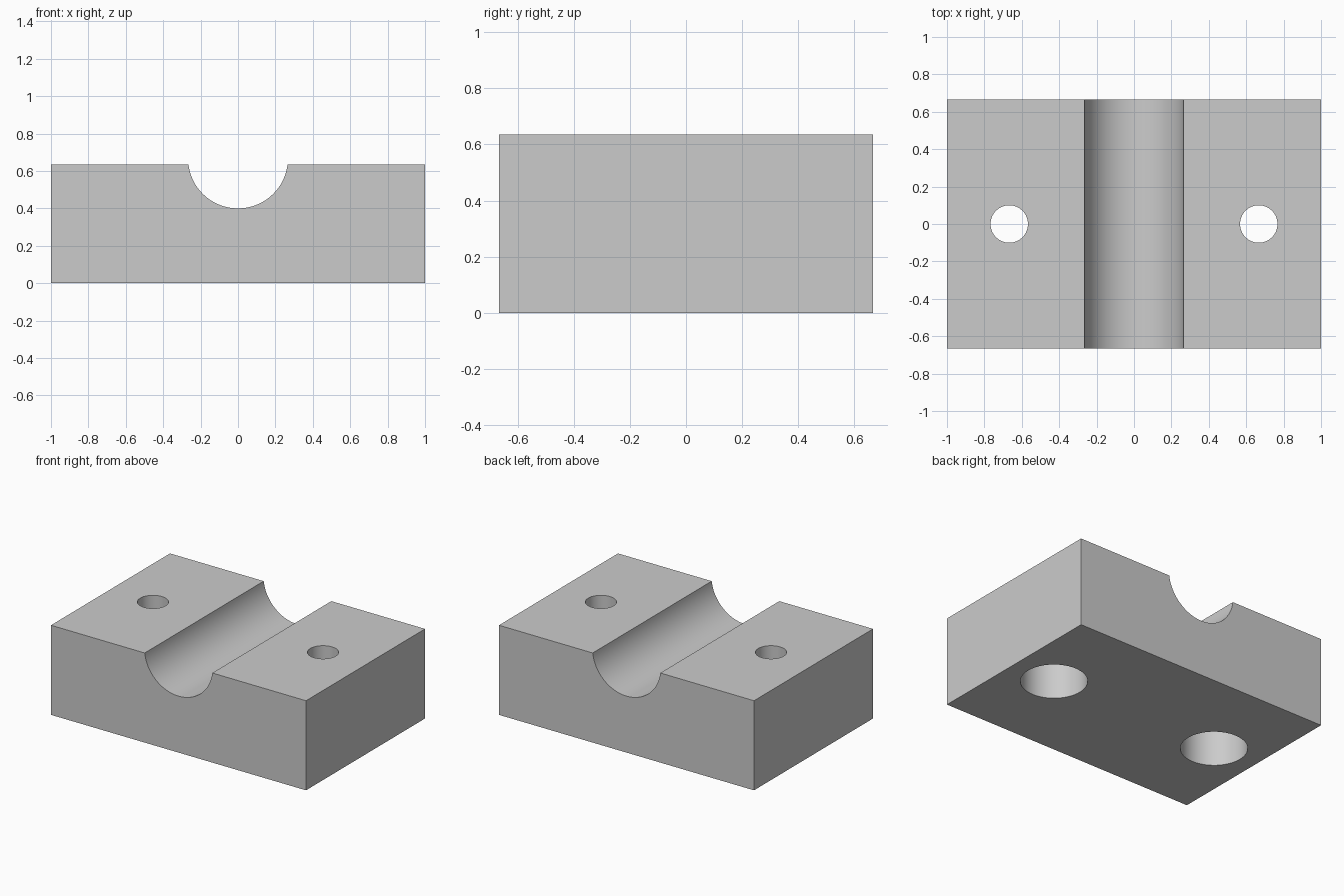
import bpy
import bmesh
import math
from mathutils import Vector

if "Cube" in bpy.data.objects:
    bpy.data.objects.remove(bpy.data.objects["Cube"], do_unlink=True)

WIDTH, DEPTH, HEIGHT = 2.0, 1.333, 0.635
GROOVE_R, GROOVE_Z = 0.267, 0.667
HOLE_X, HOLE_R = 0.667, 0.1
BORE_R, BORE_TOP = 0.215, 0.4

# Single grey material
grey = bpy.data.materials.new("plain grey")
grey.use_nodes = True
colour = (0.6, 0.6, 0.6, 1)
grey.diffuse_color = colour
grey.node_tree.nodes["Principled BSDF"].inputs["Base Color"].default_value = colour

# Block profile with the round groove along its top
start = math.asin((GROOVE_Z - HEIGHT) / GROOVE_R)
steps = 48
profile = [(-WIDTH / 2, HEIGHT), (-WIDTH / 2, 0), (WIDTH / 2, 0), (WIDTH / 2, HEIGHT)]
for i in range(steps + 1):
    a = start + (math.pi - 2 * start) * i / steps
    profile.append((GROOVE_R * math.cos(a), GROOVE_Z - GROOVE_R * math.sin(a)))

bm = bmesh.new()
face = bm.faces.new([bm.verts.new((x, -DEPTH / 2, z)) for x, z in profile])
extruded = bmesh.ops.extrude_face_region(bm, geom=[face], use_keep_orig=True)
back = [v for v in extruded["geom"] if isinstance(v, bmesh.types.BMVert)]
bmesh.ops.translate(bm, verts=back, vec=Vector((0, DEPTH, 0)))
bmesh.ops.recalc_face_normals(bm, faces=bm.faces)
mesh = bpy.data.meshes.new("clamp_block")
bm.to_mesh(mesh)
bm.free()
block = bpy.data.objects.new("clamp_block", mesh)
bpy.context.collection.objects.link(block)
mesh.materials.append(grey)


def cut_hole(x, radius, bottom, top):
    """Drill a vertical round hole through the block between two heights."""
    bpy.ops.mesh.primitive_cylinder_add(
        vertices=64, radius=radius, depth=top - bottom, location=(x, 0, (top + bottom) / 2))
    cutter = bpy.context.object
    cutter.name = "hole_cutter"
    cutter.hide_render = True
    cutter.data.materials.append(grey)
    mod = block.modifiers.new("hole", "BOOLEAN")
    mod.operation = "DIFFERENCE"
    mod.solver = "EXACT"
    mod.object = cutter
    bpy.ops.object.select_all(action="DESELECT")
    block.select_set(True)
    bpy.context.view_layer.objects.active = block
    bpy.ops.object.modifier_apply(modifier=mod.name)
    bpy.data.objects.remove(cutter, do_unlink=True)


# Bolt holes, each with a wide counterbore from below
for side in (-1, 1):
    cut_hole(side * HOLE_X, BORE_R, -0.1, BORE_TOP)
    cut_hole(side * HOLE_X, HOLE_R, BORE_TOP - 0.1, HEIGHT + 0.1)

# Smooth round walls, crisp edges
bpy.ops.object.shade_smooth_by_angle(angle=math.radians(30))
